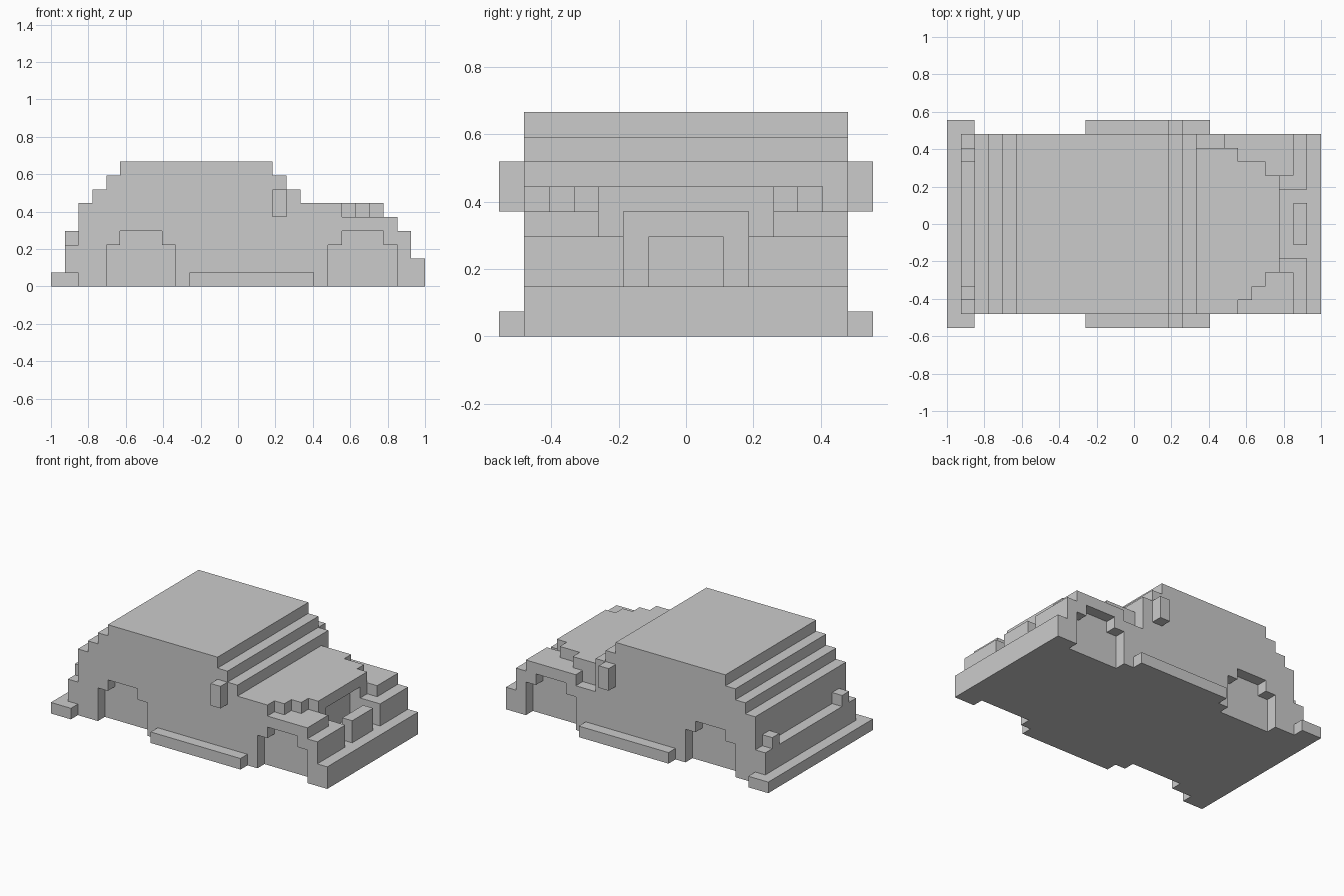
import bpy, bmesh
from mathutils import Vector

if "Cube" in bpy.data.objects:
    bpy.data.objects.remove(bpy.data.objects["Cube"])

U = 2 / 27            # one block; the car is 27 x 15 x 9 blocks


def extrude(name, pts, axis, a, b):
    """Extrude a block-grid outline: axis 'y' takes (x, z) points, 'z' takes (x, y)."""
    def place(p, d):
        x, y, z = (p[0], d, p[1]) if axis == 'y' else (p[0], p[1], d)
        return Vector(((x - 13.5) * U, (y - 7.5) * U, z * U))
    bm = bmesh.new()
    face = bm.faces.new([bm.verts.new(place(p, a)) for p in pts])
    new = bmesh.ops.extrude_face_region(bm, geom=[face])['geom']
    verts = [g for g in new if isinstance(g, bmesh.types.BMVert)]
    bmesh.ops.translate(bm, verts=verts, vec=place((0, 0), b) - place((0, 0), a))
    bmesh.ops.recalc_face_normals(bm, faces=bm.faces)
    mesh = bpy.data.meshes.new(name)
    bm.to_mesh(mesh)
    bm.free()
    obj = bpy.data.objects.new(name, mesh)
    bpy.context.collection.objects.link(obj)
    return obj


def box(name, x0, x1, y0, y1, z0, z1):
    return extrude(name, [(x0, y0), (x1, y0), (x1, y1), (x0, y1)], 'z', z0, z1)


def arch(x):
    """Stepped wheel arch, traced from its front foot to its rear foot."""
    return [(x + 5, 0), (x + 5, 3), (x + 4, 3), (x + 4, 4),
            (x + 1, 4), (x + 1, 3), (x, 3), (x, 0)]


# Stepped rear, roof and windscreen shared by core and side panels
cabin = [(1, 0), (1, 3), (2, 3), (2, 6), (3, 6), (3, 7), (4, 7), (4, 8), (5, 8),
         (5, 9), (16, 9), (16, 8), (17, 8), (17, 7), (18, 7)]
nose = [(25, 5), (25, 4), (26, 4), (26, 2), (27, 2), (27, 0)]
arches = arch(20) + arch(4)

# Body core, recessed behind the grille
extrude("body_core", cabin + [(18, 5), (23, 5), (23, 2), (27, 2), (27, 0)], 'y', 2, 13)

# Side panels with wheel arches; the far one has a notch beside the hood
extrude("side_panel_near", cabin + [(18, 5)] + nose + arches, 'y', 1, 2)
extrude("side_panel_far", cabin + [(18, 4), (20, 4), (20, 5)] + nose + arches, 'y', 13, 14)

# Hood with stepped corners
extrude("hood", [(18, 1), (21, 1), (21, 2), (22, 2), (22, 3), (23, 3), (23, 4), (24, 4),
                 (24, 11), (23, 11), (23, 12), (21, 12), (21, 13), (18, 13)], 'z', 5, 6)

# Grille block
box("grille", 25, 26, 6, 9, 2, 4)

# Rear bumper wrapping round the corners
extrude("rear_bumper", [(0, 0), (2, 0), (2, 1), (1, 1), (1, 14), (2, 14), (2, 15), (0, 15)],
        'z', 0, 1)

# Parts repeated on both sides
for side in ("near", "far"):
    def pair(name, x0, x1, y0, y1, z0, z1):
        if side == "far":
            y0, y1 = 15 - y1, 15 - y0
        box(f"{name}_{side}", x0, x1, y0, y1, z0, z1)

    def fender(name, pts, y0, y1):
        if side == "far":
            y0, y1 = 15 - y1, 15 - y0
        extrude(f"{name}_{side}", pts, 'y', y0, y1)

    fender("front_fender", [(23, 2), (23, 5), (25, 5), (25, 4), (26, 4), (26, 2)], 2, 4)
    fender("headlight_mount", [(23, 2), (23, 5), (24, 5), (24, 4), (26, 4), (26, 2)], 4, 5)
    pair("wing_mirror", 16, 17, 0, 1, 5, 7)
    pair("side_sill", 10, 19, 0, 1, 0, 1)
    pair("tail_light", 1, 2, 2, 3, 3, 4)
